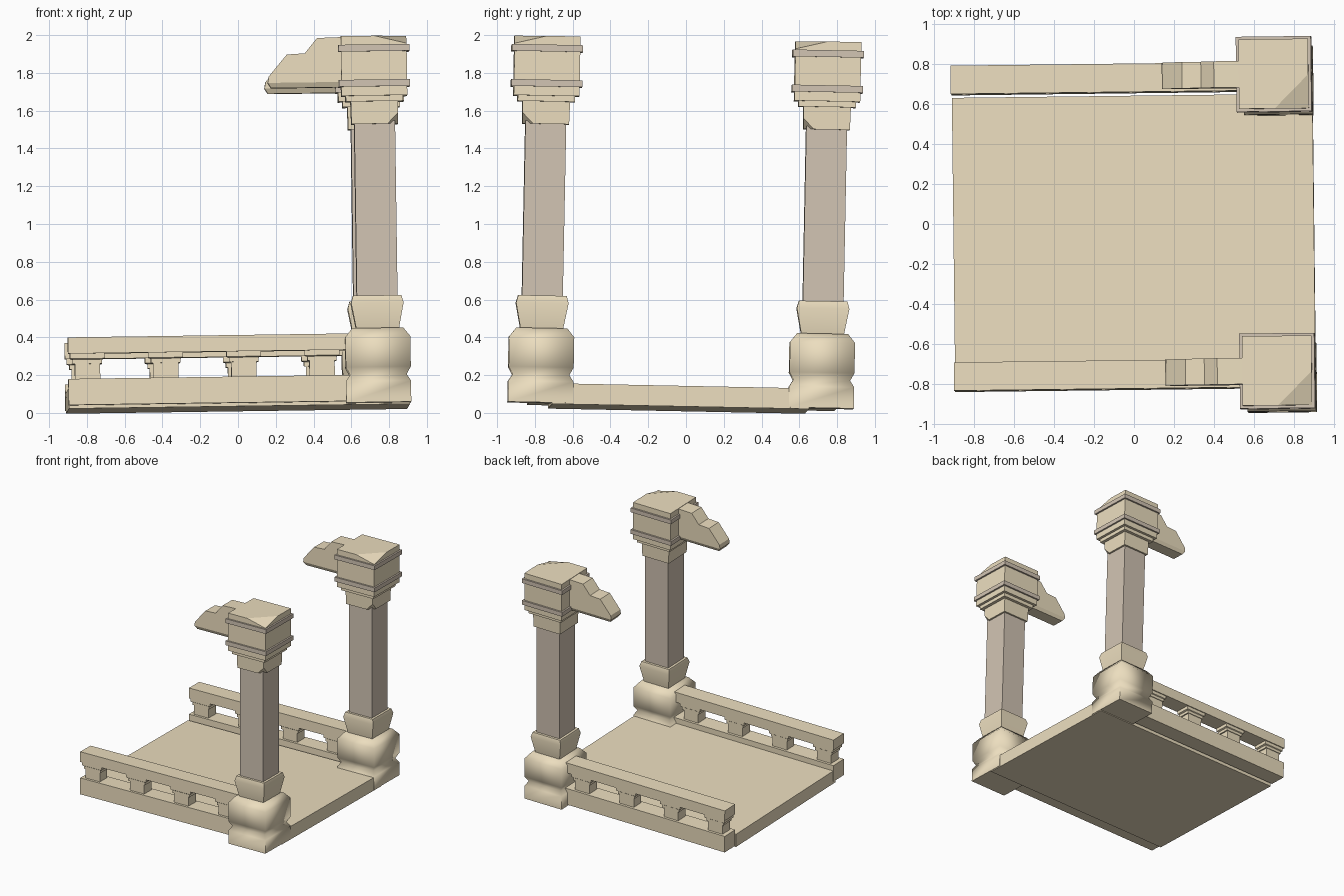
import bpy, bmesh
from mathutils import Matrix, Vector

if "Cube" in bpy.data.objects:
    bpy.data.objects.remove(bpy.data.objects["Cube"])

# The whole structure leans very slightly
TILT = (Matrix.Rotation(0.012, 4, 'Z') @ Matrix.Rotation(-0.014, 4, 'Y')
        @ Matrix.Rotation(-0.02, 4, 'X'))


def material(name, color):
    m = bpy.data.materials.new(name)
    m.diffuse_color = (*color, 1)
    m.use_nodes = True
    m.node_tree.nodes["Principled BSDF"].inputs["Base Color"].default_value = m.diffuse_color
    return m


SAND = material("sandstone", (0.84, 0.73, 0.52))
BROWN = material("brown_stone", (0.64, 0.55, 0.45))


def finish(bm, name, mat, smooth=None):
    bmesh.ops.recalc_face_normals(bm, faces=bm.faces)
    bm.transform(TILT)
    me = bpy.data.meshes.new(name)
    bm.to_mesh(me)
    bm.free()
    me.materials.append(mat)
    ob = bpy.data.objects.new(name, me)
    bpy.context.collection.objects.link(ob)
    if smooth:
        me.shade_smooth()
        me.set_sharp_from_angle(angle=smooth)
    return ob


def loft(name, rings, mat, cuts=(), smooth=None):
    """Stack rectangular rings (cx, cy, half_x, half_y, z), then slice off corners."""
    bm = bmesh.new()
    loops = [[bm.verts.new((cx + sx * hx, cy + sy * hy, z))
              for sx, sy in ((-1, -1), (1, -1), (1, 1), (-1, 1))]
             for cx, cy, hx, hy, z in rings]
    for a, b in zip(loops, loops[1:]):
        for i in range(4):
            j = (i + 1) % 4
            bm.faces.new((a[i], a[j], b[j], b[i]))
    bm.faces.new(loops[0][::-1])
    bm.faces.new(loops[-1])
    for point, normal in cuts:
        res = bmesh.ops.bisect_plane(bm, geom=bm.verts[:] + bm.edges[:] + bm.faces[:],
                                     plane_co=point, plane_no=normal, clear_outer=True)
        edges = [e for e in res["geom_cut"] if isinstance(e, bmesh.types.BMEdge)]
        bmesh.ops.contextual_create(bm, geom=edges)
    return finish(bm, name, mat, smooth)


def square(name, y, profile, mat, **kw):
    return loft(name, [(CX, y, h, h, z) for h, z in profile], mat, **kw)


def box(name, x0, x1, y0, y1, z0, z1, mat=SAND):
    c = ((x0 + x1) / 2, (y0 + y1) / 2, (x1 - x0) / 2, (y1 - y0) / 2)
    return loft(name, [(*c, z0), (*c, z1)], mat)


def corner_cut(y, h, z, size, drop):
    """Plane slicing the right-front corner at height z (drop > 0 goes down)."""
    p = Vector((CX + h, y - h, z - drop))
    normal = Vector((1 / size, -1 / size, 1 / drop)).normalized()
    return (p, normal)


CX = 0.735

# Floor slab
box("floor_slab", -0.903, 0.903, -0.72, 0.64, 0.021, 0.13)

for side, yr, yc in (("front", -0.761, -0.782), ("back", 0.725, 0.705)):
    # Balustrade: plinth, rail and four stubby balusters
    box(side + "_plinth", -0.905, CX, yr - 0.071, yr + 0.071, 0.038, 0.176)
    box(side + "_rail", -0.905, CX, yr - 0.071, yr + 0.071, 0.31, 0.396)
    for i in range(4):
        x = -0.803 + i * 0.414
        loft(f"{side}_baluster_{i + 1}",
             [(x, yr, 0.067, 0.05, 0.17), (x, yr, 0.067, 0.05, 0.255),
              (x, yr, 0.078, 0.056, 0.255), (x, yr, 0.078, 0.056, 0.278),
              (x, yr, 0.092, 0.063, 0.283), (x, yr, 0.092, 0.063, 0.313)], SAND)

    # Pedestal with a waist groove and flared collar
    square(side + "_pedestal", yc,
           [(0.172, 0.028), (0.172, 0.14), (0.15, 0.175), (0.172, 0.215),
            (0.172, 0.375), (0.135, 0.422)], SAND, smooth=1.35)
    square(side + "_collar", yc,
           [(0.113, 0.41), (0.115, 0.43), (0.139, 0.555), (0.128, 0.594)], SAND, smooth=0.9)

    # Shaft
    square(side + "_shaft", yc, [(0.108, 0.58), (0.108, 1.52)], BROWN)

    # Capital: necking, step, main block, two bands
    square(side + "_necking", yc, [(0.123, 1.503), (0.126, 1.63)], SAND,
           cuts=[corner_cut(yc, 0.123, 1.503, 0.055, -0.055)])
    square(side + "_capital_step", yc, [(0.152, 1.622), (0.152, 1.66)], SAND)
    square(side + "_capital_block", yc, [(0.174, 1.652), (0.174, 1.968)], SAND,
           cuts=[corner_cut(yc, 0.174, 1.968, 0.17, 0.042)])
    for n, z in (("lower", 1.70), ("upper", 1.886)):
        square(f"{side}_{n}_band", yc, [(0.188, z), (0.188, z + 0.036)], BROWN)

    # Stepped bracket reaching over the rail
    bm = bmesh.new()
    outline = [(0.60, 1.966), (0.436, 1.962), (0.37, 1.882), (0.275, 1.877),
               (0.178, 1.762), (0.172, 1.728), (0.60, 1.728)]
    f = bm.faces.new([bm.verts.new((x, yc - 0.066, z)) for x, z in outline])
    ext = bmesh.ops.extrude_face_region(bm, geom=[f])
    bmesh.ops.translate(bm, vec=(0, 0.132, 0),
                        verts=[v for v in ext["geom"] if isinstance(v, bmesh.types.BMVert)])
    finish(bm, side + "_bracket", SAND)
    loft(side + "_bracket_foot", [(0.395, yc, 0.205, 0.052, 1.70),
                                  (0.386, yc, 0.214, 0.066, 1.728)], SAND)
